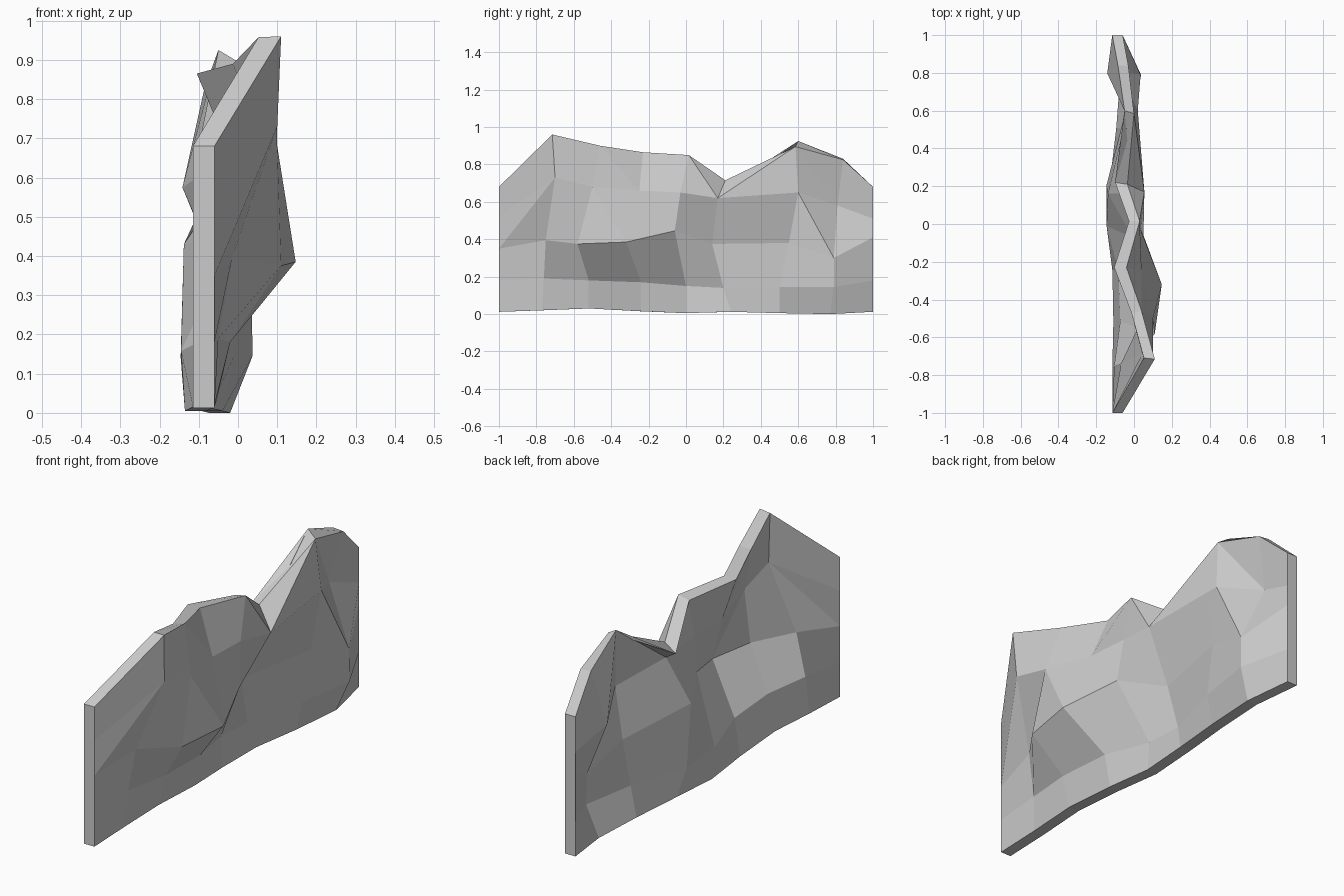
import bpy, bmesh
from mathutils import Vector

if "Cube" in bpy.data.objects:
    bpy.data.objects.remove(bpy.data.objects["Cube"])

T = 0.055  # slab thickness

# Face of the cliff: columns along y, each with (x, y, z) points from foot to crest
COLUMNS = [
    [(-.06, -1, .012), (-.06, -1, .18), (-.06, -1, .35), (-.06, -1, .52), (-.06, -1, .68)],
    [(-.06, -.77, .02), (-.05, -.76, .19), (-.015, -.75, .395), (.10, -.70, .73), (.11, -.715, .96)],
    [(-.055, -.52, .03), (-.02, -.52, .18), (.11, -.58, .375), (.10, -.50, .68), (.04, -.46, .90)],
    [(-.06, -.24, .015), (-.03, -.24, .17), (.147, -.32, .385), (.04, -.25, .66), (-.04, -.23, .865)],
    [(-.08, 0, .005), (-.09, 0, .15), (.05, -.06, .445), (.035, -.03, .65), (.03, .015, .85)],
    [(-.07, .24, .012), (-.09, .20, .14), (-.08, .14, .375), (.055, .17, .62), (-.035, .21, .715)],
    [(-.04, .50, .005), (-.01, .50, .145), (0, .55, .38), (.02, .60, .65), (0, .585, .895)],
    [(-.02, .77, 0), (.037, .79, .145), (.035, .79, .30), (-.085, .81, .58), (-.03, .84, .825)],
    [(-.06, 1, .012), (-.06, 1, .18), (-.06, 1, .41), (-.06, 1, .51), (-.06, 1, .68)],
]
NC, NR = len(COLUMNS), len(COLUMNS[0])
RISING = {(0, 2), (5, 3)}                           # cells split lower left to upper right
FALLING = {(4, 3), (6, 2), (6, 3), (2, 2), (2, 3)}  # cells split lower right to upper left


def sheet(bm, grid):
    """Skin a grid of vertices, splitting the strongly folded cells."""
    for i in range(NC - 1):
        for j in range(NR - 1):
            a, b, c, d = grid[i][j], grid[i + 1][j], grid[i + 1][j + 1], grid[i][j + 1]
            if (i, j) in RISING:
                cells = [(a, b, c), (a, c, d)]
            elif (i, j) in FALLING:
                cells = [(a, b, d), (b, c, d)]
            else:
                cells = [(a, b, c, d)]
            for cell in cells:
                bm.faces.new(cell)


bm = bmesh.new()
front = [[bm.verts.new(p) for p in col] for col in COLUMNS]
sheet(bm, front)
bm.normal_update()


# Back sheet follows the face at an even thickness; ends and foot stay flat
def back_point(v, i, j):
    if i in (0, NC - 1):
        return v.co + Vector((-T, 0, 0))
    d = -v.normal * T * min(v.calc_shell_factor(), 1.4)
    if j == 0:
        d.z = 0
    return v.co + d


pts = [[back_point(front[i][j], i, j) for j in range(NR)] for i in range(NC)]
pts[3][4] = Vector((-.105, -.23, .865))
pts[5][2] = Vector((-.138, .16, .43))
pts[5][4] = Vector((-.10, .22, .68))   # notch crest dips towards the back
pts[6][4] = Vector((-.05, .60, .925))
pts[7][4] = Vector((-.085, .84, .83))
back = [[bm.verts.new(p) for p in col] for col in pts]
sheet(bm, back)

# Rim strip joining both sheets
rim = [(i, 0) for i in range(NC)] + [(NC - 1, j) for j in range(1, NR)]
rim += [(i, NR - 1) for i in range(NC - 2, -1, -1)] + [(0, j) for j in range(NR - 2, 0, -1)]
for (a, b), (c, d) in zip(rim, rim[1:] + rim[:1]):
    bm.faces.new((front[a][b], back[a][b], back[c][d], front[c][d]))
bmesh.ops.recalc_face_normals(bm, faces=bm.faces)

mesh = bpy.data.meshes.new("cliff_wall")
bm.to_mesh(mesh)
bm.free()
wall = bpy.data.objects.new("cliff_wall", mesh)
bpy.context.collection.objects.link(wall)
